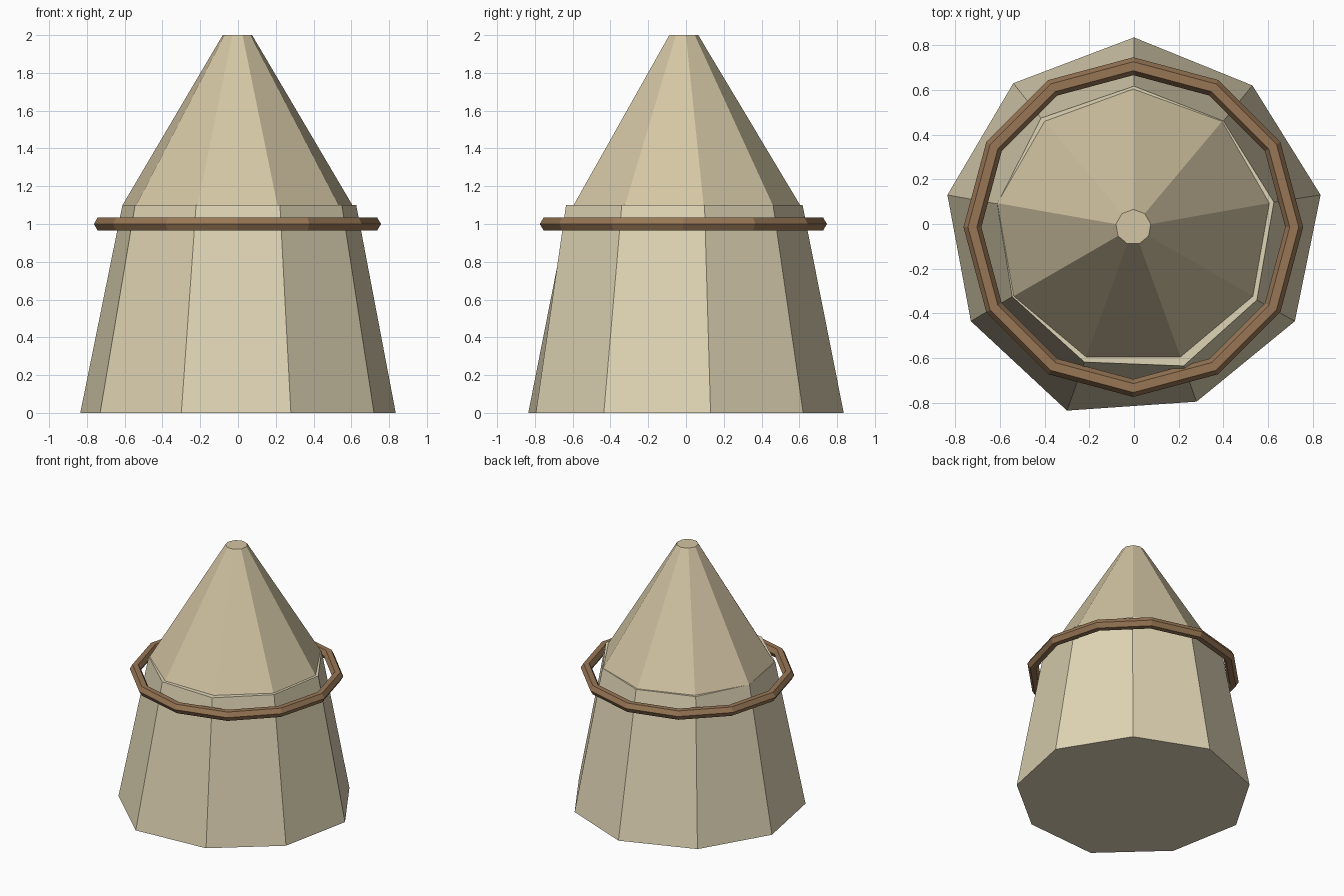
import bpy, bmesh
from math import cos, sin, radians

if "Cube" in bpy.data.objects:
    bpy.data.objects.remove(bpy.data.objects["Cube"])

CX, CY = -0.003, -0.014   # common axis of the roof and ring


def material(name, rgb):
    m = bpy.data.materials.new(name)
    m.diffuse_color = (*rgb, 1)
    m.use_nodes = True
    m.node_tree.nodes["Principled BSDF"].inputs["Base Color"].default_value = m.diffuse_color
    return m


def ngon(r, n, z, start=90):
    return [(CX + r * cos(radians(start - i * 360 / n)),
             CY + r * sin(radians(start - i * 360 / n)), z) for i in range(n)]


def loft(name, loops, mat, closed=False):
    """Bridge matching loops with quads; cap the ends unless closed."""
    bm = bmesh.new()
    rings = [[bm.verts.new(p) for p in loop] for loop in loops]
    pairs = list(zip(rings, rings[1:]))
    if closed:
        pairs.append((rings[-1], rings[0]))
    else:
        bm.faces.new(rings[0])
        bm.faces.new(rings[-1])
    for a, b in pairs:
        for i in range(len(a)):
            j = (i + 1) % len(a)
            bm.faces.new((a[i], a[j], b[j], b[i]))
    bmesh.ops.recalc_face_normals(bm, faces=bm.faces)
    me = bpy.data.meshes.new(name)
    bm.to_mesh(me)
    bm.free()
    ob = bpy.data.objects.new(name, me)
    bpy.context.collection.objects.link(ob)
    me.materials.append(mat)
    return ob


canvas = material("canvas", (0.74, 0.66, 0.46))
roof_cloth = material("roof_cloth", (0.65, 0.56, 0.37))
wood = material("wood", (0.31, 0.18, 0.09))

# Tapered nine-sided body, slightly irregular
base = [(0, .835), (.53, .62), (.835, .13), (.72, -.435), (.28, -.795),
        (-.30, -.835), (-.73, -.435), (-.835, .13), (-.54, .63)]
top = [(0, .617), (.40, .461), (.626, .098), (.55, -.34), (.222, -.635),
       (-.222, -.618), (-.545, -.325), (-.612, .09), (-.416, .474)]
loft("body", [[(x, y, 0) for x, y in base], [(x, y, 1.1) for x, y in top]], canvas)

# Nine-sided roof cone with a small flat tip
loft("roof", [ngon(0.618, 9, 1.1), ngon(0.079, 9, 2.0)], roof_cloth)

# Twelve-sided hoop with a hexagonal section
section = [(0.72 + 0.04 * cos(radians(a)), 1.0 + 0.04 * sin(radians(a)))
           for a in range(0, 360, 60)]
loft("hoop", [ngon(r, 12, z) for r, z in section], wood, closed=True)
